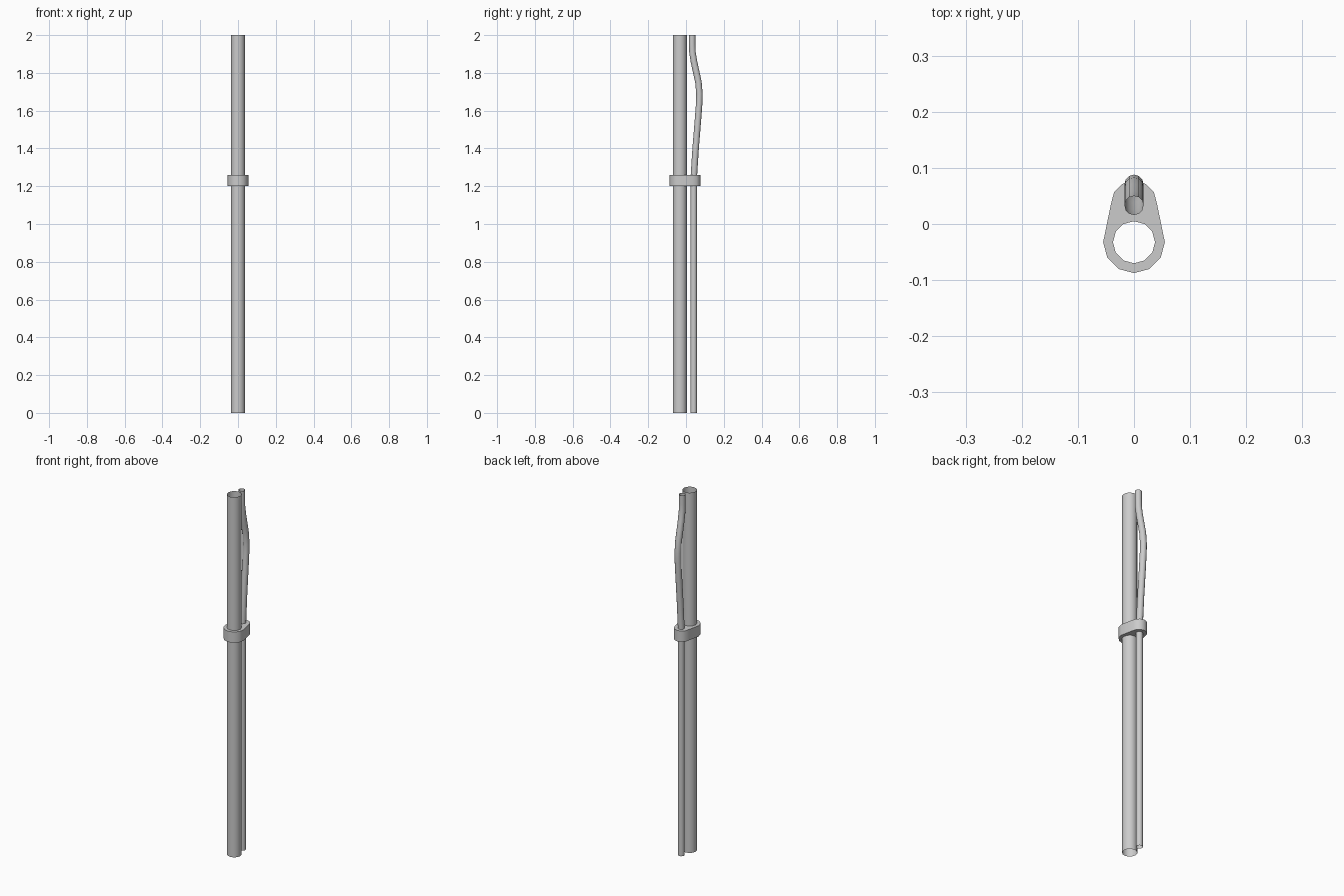
import bpy, bmesh, math

if "Cube" in bpy.data.objects:
    bpy.data.objects.remove(bpy.data.objects["Cube"])

BIG_Y, BIG_R = -0.0325, 0.0375
SMALL_Y, SMALL_R = 0.041, 0.017
SIDES = 12


def circle(cy, r, start=0.0, end=math.tau, n=SIDES):
    step = (end - start) / n
    return [(r * math.cos(start + step * i), cy + r * math.sin(start + step * i))
            for i in range(n)]


def finish(name, bm):
    bmesh.ops.recalc_face_normals(bm, faces=bm.faces[:])
    me = bpy.data.meshes.new(name)
    bm.to_mesh(me)
    bm.free()
    ob = bpy.data.objects.new(name, me)
    bpy.context.collection.objects.link(ob)
    bpy.ops.object.select_all(action='DESELECT')
    ob.select_set(True)
    bpy.context.view_layer.objects.active = ob
    bpy.ops.object.shade_smooth_by_angle(angle=math.radians(40))
    return ob


def bridge(bm, a, b):
    for i in range(len(a)):
        j = (i + 1) % len(a)
        bm.faces.new((a[i], a[j], b[j], b[i]))


# Open-ended pipe swept through (y, z) centres
def pipe(name, path, r):
    bm = bmesh.new()
    rings = []
    for k, (y, z) in enumerate(path):
        (y0, z0), (y1, z1) = path[max(k - 1, 0)], path[min(k + 1, len(path) - 1)]
        slope = 0 if k in (0, len(path) - 1) else (y1 - y0) / (z1 - z0)
        rings.append([bm.verts.new((px, y + py, z - py * slope))
                      for px, py in circle(0, r)])
    for a, b in zip(rings, rings[1:]):
        bridge(bm, a, b)
    return finish(name, bm)


pipe("main_pipe", [(BIG_Y, 0), (BIG_Y, 1.2), (BIG_Y, 1.26), (BIG_Y, 2)], BIG_R)

pipe("bent_pipe", [(SMALL_Y, 0), (SMALL_Y, 1.2), (0.042, 1.26), (0.051, 1.4),
                   (0.064, 1.56), (0.070, 1.64), (0.071, 1.69), (0.066, 1.75),
                   (0.055, 1.80), (0.042, 1.86), (0.034, 1.91), (0.033, 1.95),
                   (0.033, 2)], SMALL_R)

# Clamp: egg-shaped collar with a hole for each pipe
outer = circle(0.036, 0.041, 0, math.pi, 6) + [(-0.041, 0.036)]
outer += circle(BIG_Y, 0.055, math.pi, math.tau, 6) + [(0.055, BIG_Y)]
loops = [outer, circle(BIG_Y, BIG_R), circle(SMALL_Y, SMALL_R)]
bm = bmesh.new()
levels = [[[bm.verts.new((x, y, z)) for x, y in loop] for loop in loops]
          for z in (1.2, 1.26)]
for level in levels:
    edges = [bm.edges.new((lp[i - 1], lp[i])) for lp in level for i in range(len(lp))]
    bmesh.ops.triangle_fill(bm, edges=edges, use_beauty=True)
for low, high in zip(*levels):
    bridge(bm, low, high)
finish("clamp", bm)
